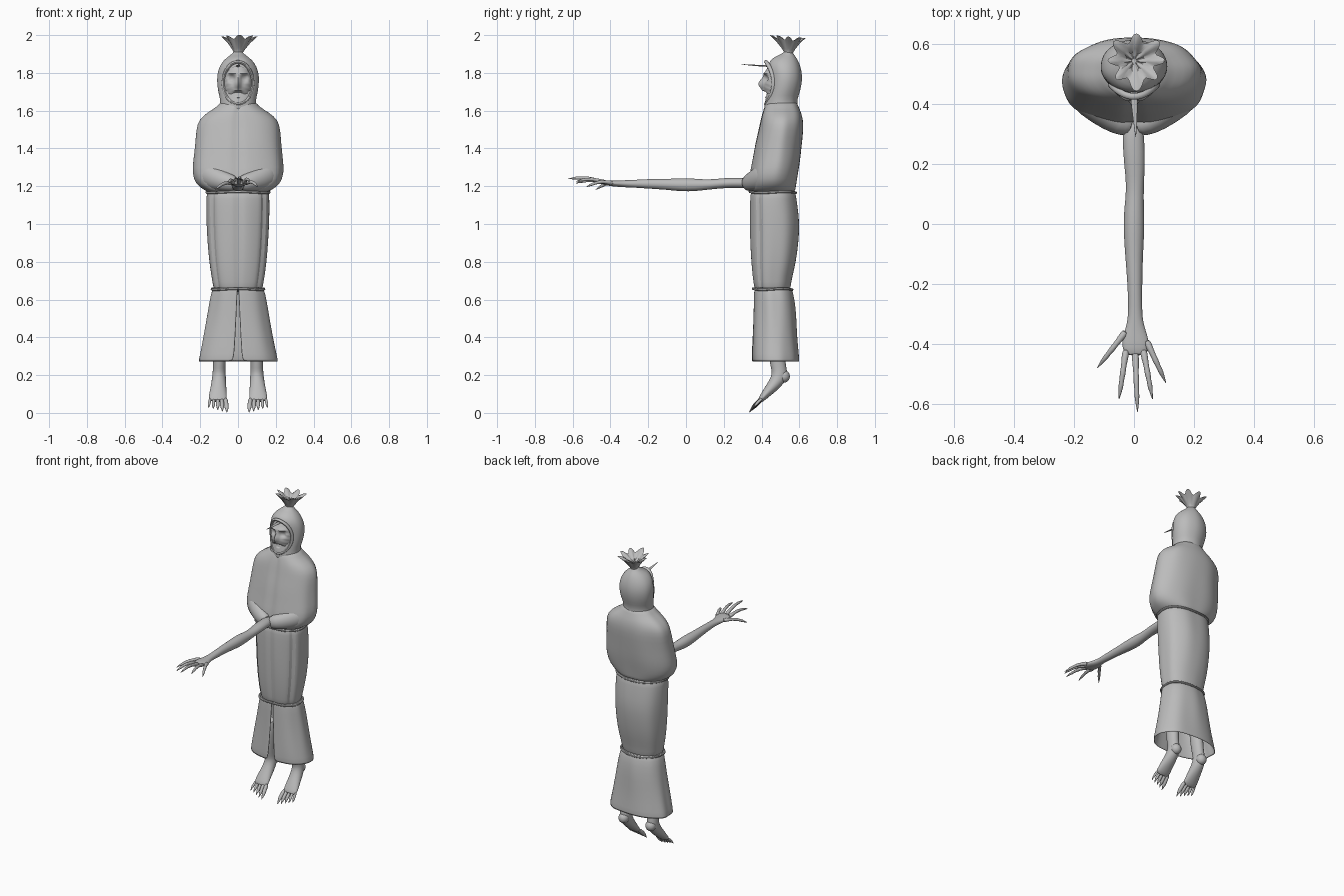
import bpy, bmesh
from math import sin, cos, pi, radians, exp
from mathutils import Vector

if "Cube" in bpy.data.objects:
    bpy.data.objects.remove(bpy.data.objects["Cube"])

grey = bpy.data.materials.new("plain grey")
grey.diffuse_color = (0.5, 0.5, 0.5, 1)
grey.use_nodes = True
grey.node_tree.nodes["Principled BSDF"].inputs["Base Color"].default_value = (0.5, 0.5, 0.5, 1)
parts = []


def finish(name, bm, subdiv=1, thick=0):
    bmesh.ops.recalc_face_normals(bm, faces=bm.faces[:])
    mesh = bpy.data.meshes.new(name)
    bm.to_mesh(mesh)
    bm.free()
    mesh.materials.append(grey)
    ob = bpy.data.objects.new(name, mesh)
    bpy.context.collection.objects.link(ob)
    if thick:
        ob.modifiers.new("thickness", "SOLIDIFY").thickness = thick
    if subdiv:
        ob.modifiers.new("smooth", "SUBSURF").levels = subdiv
        ob.modifiers["smooth"].render_levels = subdiv
    parts.append(ob)
    return ob


def skin_rings(bm, rings, closed=True, caps=True):
    """Join rings of points into a skin."""
    rows = [[bm.verts.new(p) for p in ring] for ring in rings]
    n = len(rows[0])
    for a, b in zip(rows, rows[1:]):
        for i in range(n if closed else n - 1):
            j = (i + 1) % n
            bm.faces.new((a[i], a[j], b[j], b[i]))
    if caps:
        bm.faces.new(rows[0])
        bm.faces.new(rows[-1])


def garment(name, rows, seams=(), fold=0.0, gap=0.0, power=2.2, thick=0):
    """Stack oval sections: height, half width, front y, back y."""
    n, rings = 48, []
    for k, (z, w, front, back) in enumerate(rows):
        open_angle = gap * k / (len(rows) - 1)
        ring = []
        for i in range(n + 1 if gap else n):
            t = i / n
            a = -pi / 2 + open_angle + t * (2 * pi - 2 * open_angle)
            c, s = cos(a), sin(a)
            r = (abs(c) ** power + abs(s) ** power) ** (-1 / power)
            r *= 1 + fold * sin(7 * a + 5 * z) * (0.5 + 0.5 * cos(3 * a - 9 * z))
            for seam in seams:
                if abs(t * 360 - seam) < 1:
                    r *= 0.91
            ring.append((w * r * c, (front + back) / 2 + (back - front) / 2 * r * s, z))
        rings.append(ring)
    bm = bmesh.new()
    skin_rings(bm, rings, not gap, not gap)
    return finish(name, bm, thick=thick)


def tube(bm, path, ref=(1, 0, 0), sides=12, loop=False):
    """Limb through points x, y, z, half width, half depth."""
    pts = [Vector(p[:3]) for p in path]
    rings, m = [], len(pts)
    for i, p in enumerate(pts):
        a, b = (pts[i - 1], pts[(i + 1) % m]) if loop else (pts[max(i - 1, 0)], pts[min(i + 1, m - 1)])
        d = (b - a).normalized()
        u = Vector(ref)
        u = (u - d * u.dot(d)).normalized()
        v = d.cross(u)
        rings.append([p + u * cos(2 * pi * k / sides) * path[i][3]
                      + v * sin(2 * pi * k / sides) * path[i][4] for k in range(sides)])
    if loop:
        rings.append(rings[0])
    skin_rings(bm, rings, caps=not loop)
    if loop:
        bmesh.ops.remove_doubles(bm, verts=bm.verts[:], dist=1e-5)


# Robe: chest, middle wrap and split skirt
garment("chest_robe", [(1.165, .16, .345, .575), (1.18, .175, .335, .58), (1.21, .225, .33, .585),
                       (1.27, .243, .335, .595), (1.33, .238, .35, .605), (1.42, .226, .365, .613),
                       (1.5, .222, .385, .622), (1.55, .21, .395, .62), (1.59, .165, .405, .61),
                       (1.62, .11, .415, .595), (1.66, .085, .43, .585)], seams=(0,), fold=.018)
garment("middle_wrap", [(1.19, .155, .355, .57), (1.17, .165, .34, .58), (1.1, .167, .338, .59),
                        (1.0, .165, .338, .602), (.9, .16, .34, .595), (.8, .152, .345, .582),
                        (.72, .14, .352, .562), (.665, .13, .36, .552), (.64, .125, .365, .55)],
        seams=(0, 52.5, 307.5), fold=.014, power=2.4)
garment("split_skirt", [(.665, .128, .362, .552), (.64, .142, .36, .566), (.55, .157, .358, .58),
                        (.45, .175, .355, .584), (.35, .195, .35, .592), (.27, .213, .347, .602)],
        fold=.025, gap=radians(6), power=2.3, thick=.006)

# Cords at the waist and knees
for name, z, w, front, back in (("waist_cord", 1.168, .166, .338, .582),
                                ("knee_cord", .655, .138, .355, .562)):
    bm = bmesh.new()
    ring = []
    for i in range(48):
        a = 2 * pi * i / 48
        r = (abs(cos(a)) ** 2.3 + abs(sin(a)) ** 2.3) ** (-1 / 2.3)
        ring.append((w * r * cos(a), (front + back) / 2 + (back - front) / 2 * r * sin(a),
                     z + .003 * sin(3 * a), .008, .008))
    tube(bm, ring, ref=(0, 0, 1), sides=6, loop=True)
    finish(name, bm)

# Folded sleeves meeting at the front
for side, name in ((1, "left_sleeve"), (-1, "right_sleeve")):
    bm = bmesh.new()
    tube(bm, [(side * .19, .47, 1.29, .05, .04), (side * .17, .43, 1.26, .075, .06),
              (side * .11, .375, 1.235, .06, .05), (side * .05, .335, 1.22, .047, .042),
              (side * .005, .322, 1.213, .04, .034)], ref=(0, 0, 1), sides=16)
    finish(name, bm)

# Hood with a gathered neck
garment("hood", [(1.58, .11, .42, .6), (1.62, .096, .413, .59), (1.66, .094, .42, .588),
                 (1.7, .106, .43, .604), (1.76, .113, .438, .616), (1.81, .108, .436, .612),
                 (1.85, .09, .436, .6), (1.88, .062, .455, .585), (1.9, .03, .51, .568),
                 (1.92, .02, .525, .56)], fold=.008, power=2)
bm = bmesh.new()
rim = []
for i in range(36):
    a = 2 * pi * i / 36
    rim.append((.078 * cos(a), .424 + .04 * cos(a) ** 2, 1.747 + .112 * sin(a), .012, .010))
tube(bm, rim, ref=(0, 1, 0), sides=8, loop=True)
finish("hood_rim", bm)

# Knot tuft: pleated flower flaring from the crown
bm = bmesh.new()
rings = []
for z, r, pleat in ((1.885, .024, 0), (1.905, .022, .05), (1.925, .034, .12), (1.955, .055, .16),
                    (1.983, .08, .2), (1.978, .06, .25), (1.955, .035, .25), (1.945, .008, 0)):
    ring = []
    for i in range(64):
        a = 2 * pi * i / 64
        wave = cos(8 * a + .6 * sin(2 * a))
        q = r * (1 + pleat * wave + .08 * sin(3 * a) * pleat * 4)
        lift = z + .05 * pleat * wave - .1 * r * sin(a)
        ring.append((.1 * r + q * cos(a), .543 + q * sin(a), lift))
    rings.append(ring)
skin_rings(bm, rings)
finish("hood_tuft", bm, 0)

# Withered face: sculpted ellipsoid
bm = bmesh.new()
bmesh.ops.create_uvsphere(bm, u_segments=56, v_segments=40, radius=1)


def bump(x, z, cx, cz, sx, sz):
    return exp(-((x - cx) / sx) ** 2 - ((z - cz) / sz) ** 2)


for v in bm.verts:
    x, z = v.co.x, v.co.z
    push = 0
    if v.co.y < 0:
        push = .026 * bump(x, z, 0, -.05, .16, .28) - .022 * bump(x, z, 0, -.52, .32, .12)
        for s in (-1, 1):
            push -= .026 * bump(x, z, s * .4, .2, .22, .15)
            push += .012 * bump(x, z, s * .4, .2, .1, .07) + .012 * bump(x, z, s * .4, .46, .32, .08)
        push += .010 * bump(x, z, 0, -.38, .3, .06) + .012 * bump(x, z, 0, -.7, .3, .09)
        push += .003 * sin(26 * z + 5 * x * x) * abs(x)
    v.co = Vector((.077 * x, .48 + .072 * v.co.y - push, 1.747 + .108 * z))
finish("face", bm, 0)

# Forehead spike
bm = bmesh.new()
tube(bm, [(0, .46, 1.835, .016, .006), (0, .41, 1.838, .012, .005),
          (.004, .35, 1.84, .008, .003), (.006, .285, 1.847, .001, .001)], sides=8)
finish("forehead_spike", bm)

# Outstretched arm and palm
bm = bmesh.new()
tube(bm, [(-.005, .36, 1.215, .034, .028), (-.002, .28, 1.218, .037, .028), (.002, .2, 1.217, .036, .027),
          (.004, .12, 1.208, .028, .026), (0, .05, 1.207, .034, .034), (0, -.02, 1.207, .036, .036),
          (0, -.1, 1.21, .03, .029), (.003, -.2, 1.213, .025, .026), (.004, -.28, 1.213, .023, .02),
          (.004, -.33, 1.213, .026, .019), (.004, -.37, 1.214, .042, .017),
          (.006, -.41, 1.217, .047, .015), (.006, -.44, 1.217, .036, .009)], sides=16)
finish("arm", bm)

# Bony clawed fingers: root, tip and tip height
for name, root, tip, z in (("thumb", (-.025, -.355), (-.123, -.48), 1.18),
                           ("index_finger", (-.026, -.415), (-.05, -.585), 1.215),
                           ("middle_finger", (.004, -.425), (.012, -.628), 1.238),
                           ("ring_finger", (.03, -.415), (.062, -.585), 1.225),
                           ("little_finger", (.04, -.385), (.107, -.53), 1.195)):
    bm = bmesh.new()
    path = []
    for t, r in ((0, .014), (.2, .0115), (.38, .0085), (.48, .011), (.6, .0075), (.72, .009),
                 (.8, .007), (.9, .004), (1, .0008)):
        x, y = (p + (q - p) * t for p, q in zip(root, tip))
        path.append((x, y, 1.216 + (z - 1.216) * t + .016 * sin(pi * t), r, r))
    tube(bm, path, ref=(0, 0, 1), sides=10)
    finish(name, bm)

# Hanging legs, feet, toes and claws
for s, side in ((1, "left"), (-1, "right")):
    bm = bmesh.new()
    tube(bm, [(s * .09, .475, .5, .04, .045), (s * .095, .475, .38, .038, .046),
              (s * .098, .482, .29, .035, .044), (s * .1, .49, .24, .033, .04),
              (s * .1, .5, .2, .036, .046), (s * .102, .472, .155, .04, .036),
              (s * .105, .435, .115, .045, .027), (s * .107, .405, .08, .05, .019),
              (s * .107, .388, .06, .045, .012)], sides=16)
    finish(side + "_leg", bm)
    bm = bmesh.new()
    bmesh.ops.create_uvsphere(bm, u_segments=16, v_segments=12, radius=.034)
    for v in bm.verts:
        v.co += Vector((s * .1, .517, .193))
    finish(side + "_heel", bm)
    for i in range(5):
        dx = s * (i - 2) * .02
        reach = 1 - .1 * i
        x, drop = s * .107 + dx, .065 * reach
        big = .013 - .0012 * i
        bm = bmesh.new()
        tube(bm, [(x, .405, .078, big, big), (x + dx * .1, .39 - .2 * drop, .066 - .2 * drop, big * .9, big),
                  (x + dx * .15, .39 - .45 * drop, .066 - .5 * drop, big, big),
                  (x + dx * .2, .39 - .65 * drop, .066 - .72 * drop, big * .6, big * .5),
                  (x + dx * .2, .39 - .9 * drop, .066 - 1.02 * drop, .001, .001)], sides=10)
        finish(f"{side}_toe_{i + 1}", bm)

# Smooth shading with kept creases
bpy.ops.object.select_all(action="DESELECT")
for ob in parts:
    ob.select_set(True)
bpy.context.view_layer.objects.active = parts[0]
bpy.ops.object.shade_smooth_by_angle(angle=radians(45))
